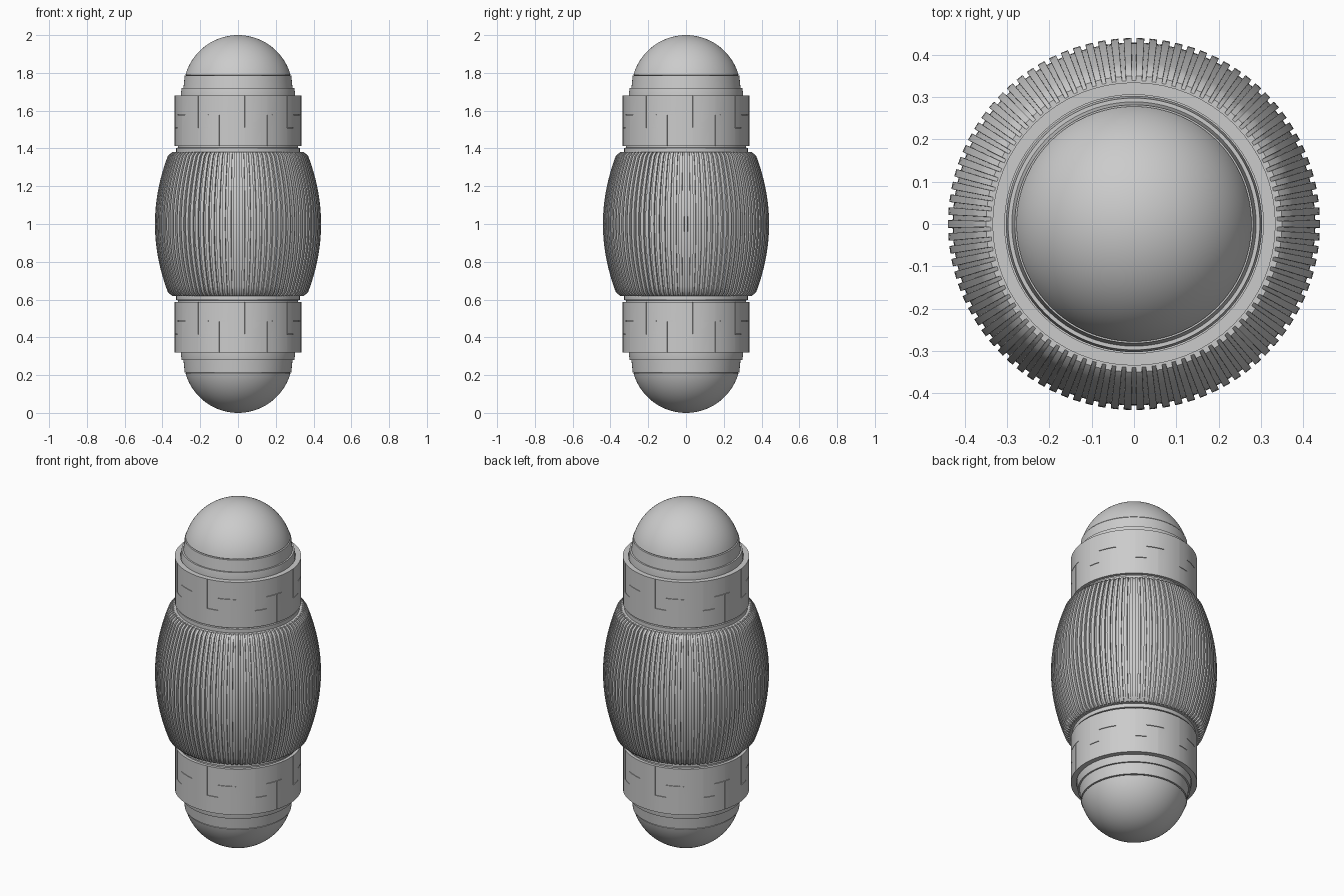
import bpy, bmesh, math

if "Cube" in bpy.data.objects:
    bpy.data.objects.remove(bpy.data.objects["Cube"])


def finish(bm, name, angle=30):
    bmesh.ops.remove_doubles(bm, verts=bm.verts, dist=1e-5)
    bmesh.ops.recalc_face_normals(bm, faces=bm.faces)
    me = bpy.data.meshes.new(name)
    bm.to_mesh(me)
    bm.free()
    ob = bpy.data.objects.new(name, me)
    bpy.context.collection.objects.link(ob)
    bpy.ops.object.select_all(action='DESELECT')
    ob.select_set(True)
    bpy.context.view_layer.objects.active = ob
    bpy.ops.object.shade_smooth_by_angle(angle=math.radians(angle))
    return ob


def polar(r, a, z):
    return (r * math.cos(a), r * math.sin(a), z)


def lathe(name, profile, steps=96):
    """Revolve (radius, z) points about the z axis."""
    bm = bmesh.new()
    vs = [bm.verts.new((r, 0, z)) for r, z in profile]
    es = [bm.edges.new(p) for p in zip(vs, vs[1:])]
    bmesh.ops.spin(bm, geom=vs + es, cent=(0, 0, 0), axis=(0, 0, 1),
                   angle=math.tau, steps=steps, use_merge=False)
    return finish(bm, name)


# Ribbed barrel: square teeth running along a bulging profile
def ribbed_barrel(teeth=90, rows=24, depth=0.011):
    prof = [(0.31, 0.62), (0.35, 0.62)]
    for i in range(rows + 1):
        t = 2 * i / rows - 1
        prof.append((0.44 - 0.068 * t * t, 1 + 0.36 * t))
    prof += [(0.35, 1.38), (0.31, 1.38)]
    step = math.tau / teeth
    cols = []
    for k in range(teeth):
        for f, d in ((-0.29, 0), (0.29, 0), (0.31, depth), (0.69, depth)):
            cols.append(((k + f) * step, d))
    bm = bmesh.new()
    grid = []
    for a, d in cols:
        col = []
        for i, (r, z) in enumerate(prof):
            end = i in (0, len(prof) - 1)
            col.append(bm.verts.new(polar(r - (0 if end else d), a, z)))
        grid.append(col)
    for j in range(len(grid)):
        c, n = grid[j], grid[(j + 1) % len(grid)]
        for i in range(len(prof) - 1):
            bm.faces.new((c[i], n[i], n[i + 1], c[i + 1]))
    return finish(bm, "ribbed_barrel")


# Band with thin staggered panel seams cut into its outer wall
def panel_band(name, z0, height=0.267, r=0.335, r_in=0.306):
    gap = 0.008
    period = math.tau / 8
    offsets = {"upper": 0.10, "lower": 0.48}
    angles, tags = [], []
    for k in range(8):
        b = k * period
        marks = [b, b + 0.10, b + 0.10 + gap, b + 0.2, b + 0.29, b + 0.38,
                 b + 0.48, b + 0.48 + gap, b + 0.58, b + 0.68]
        for i, a in enumerate(marks):
            angles.append(a)
            tags.append(i)
    w = 0.003
    zs = [0, 0.095, 0.095 + w, 0.165, 0.165 + w, height]
    bm = bmesh.new()
    grid = [[bm.verts.new(polar(r, a, z0 + z)) for z in zs] for a in angles]
    inner = [[bm.verts.new(polar(r_in, a, z0 + z)) for z in (0, height)] for a in angles]
    seams = []
    n = len(angles)
    for j in range(n):
        c, d = grid[j], grid[(j + 1) % n]
        p, q = inner[j], inner[(j + 1) % n]
        for i in range(5):
            f = bm.faces.new((c[i], d[i], d[i + 1], c[i + 1]))
            t = tags[j]
            if ((t == 1 and i >= 1) or (t == 6 and i <= 3)
                    or (i == 1 and t in (2, 3)) or (i == 3 and t in (4, 5))
                    or (i == 3 and t == 7)):
                seams.append(f)
        bm.faces.new((c[-1], d[-1], q[1], p[1]))
        bm.faces.new((c[0], p[0], q[0], d[0]))
        bm.faces.new((p[0], p[1], q[1], q[0]))
    out = bmesh.ops.extrude_face_region(bm, geom=seams)
    bmesh.ops.delete(bm, geom=[f for f in seams if f.is_valid], context='FACES_ONLY')
    for v in out["geom"]:
        if isinstance(v, bmesh.types.BMVert):
            s = (r - 0.005) / r
            v.co.x *= s
            v.co.y *= s
    return finish(bm, name)


ribbed_barrel()
panel_band("upper_band", 1.413)
panel_band("lower_band", 0.320)

# Parts that are mirrored about the middle; heights are given from z = 1
for side, s in (("upper", 1), ("lower", -1)):
    def mirrored(pts):
        return [(r, 1 + s * h) for r, h in pts]

    # Neck between barrel and band
    lathe(side + "_neck", mirrored([(0.30, 0.37), (0.327, 0.375), (0.327, 0.402),
                                    (0.318, 0.404), (0.318, 0.42), (0.30, 0.42)]))
    # Stepped collar under the dome
    lathe(side + "_collar", mirrored([(0.307, 0.66), (0.303, 0.66), (0.303, 0.69),
                                      (0.298, 0.72), (0.289, 0.72), (0.282, 0.785),
                                      (0.265, 0.785)]))
    # Dome cap with a small lip
    R, c = 0.289, 0.711
    a0 = math.asin(0.079 / R)
    dome = [(0.265, 0.787), (0.274, 0.787)]
    for i in range(25):
        a = a0 + (math.pi / 2 - a0) * i / 24
        dome.append((R * math.cos(a), c + R * math.sin(a)))
    lathe(side + "_dome", mirrored(dome))
